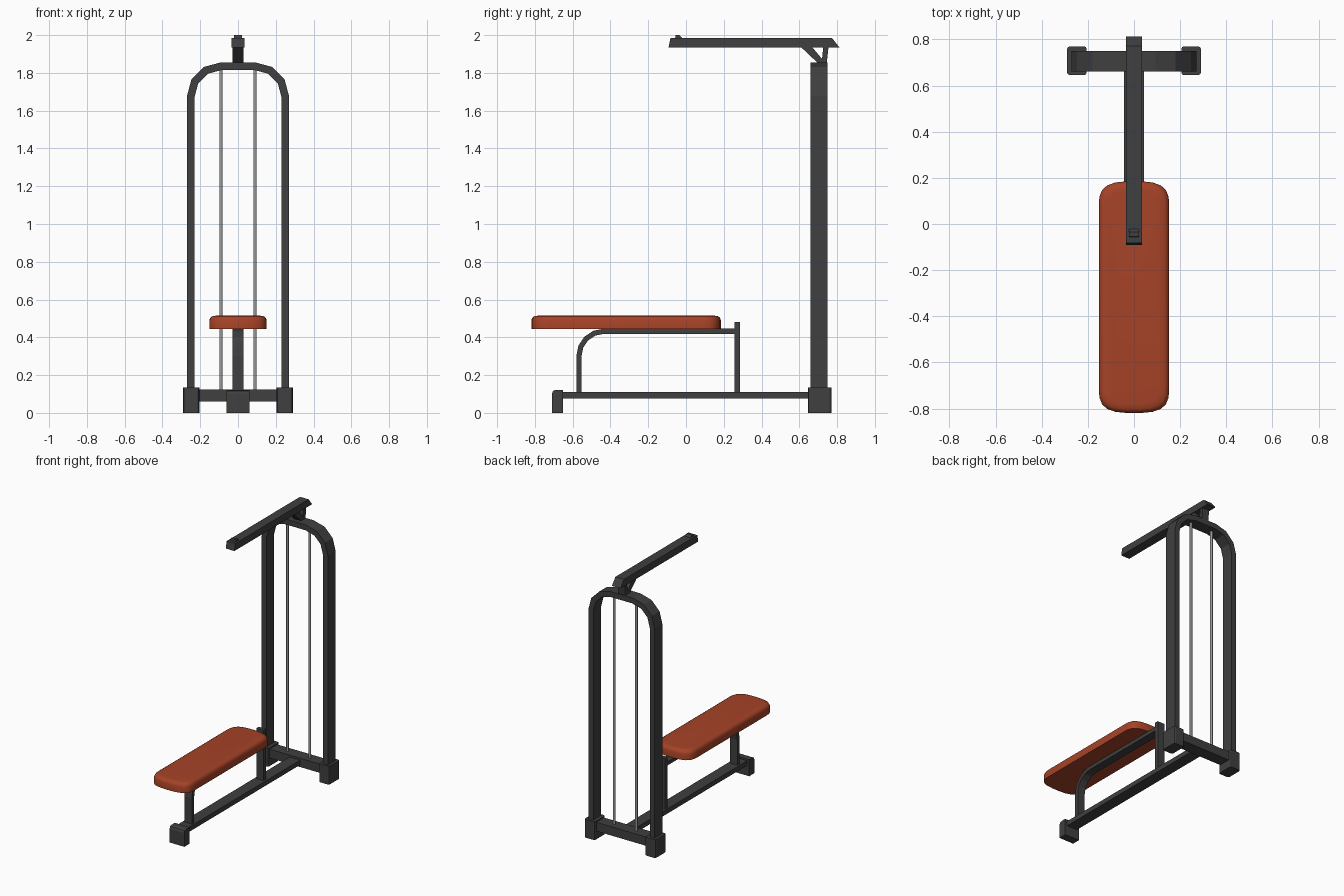
import bpy, bmesh, math
from mathutils import Vector

if "Cube" in bpy.data.objects:
    bpy.data.objects.remove(bpy.data.objects["Cube"])

def material(name, rgb):
    m = bpy.data.materials.new(name)
    m.diffuse_color = (*rgb, 1)
    m.use_nodes = True
    m.node_tree.nodes["Principled BSDF"].inputs["Base Color"].default_value = m.diffuse_color
    return m

STEEL = material("dark steel", (0.05, 0.05, 0.05))
ROD = material("light metal", (0.32, 0.32, 0.32))
RED = material("rust red padding", (0.38, 0.055, 0.02))

def finish(bm, name, mat):
    bmesh.ops.recalc_face_normals(bm, faces=bm.faces)
    me = bpy.data.meshes.new(name)
    bm.to_mesh(me)
    bm.free()
    me.materials.append(mat)
    ob = bpy.data.objects.new(name, me)
    bpy.context.collection.objects.link(ob)
    return ob

def box(name, x, y, z, mat=STEEL, bevel=0, pick=None):
    """Box from (min, max) ranges; bevels the edges chosen by pick."""
    bm = bmesh.new()
    bmesh.ops.create_cube(bm, size=1)
    for v in bm.verts:
        v.co = [r[0] if c < 0 else r[1] for r, c in zip((x, y, z), v.co)]
    if bevel:
        edges = [e for e in bm.edges if pick(e)]
        bmesh.ops.bevel(bm, geom=edges, offset=bevel, segments=2, profile=0.5, affect='EDGES')
    return finish(bm, name, mat)

def side_prism(name, outline, half, mat=STEEL):
    """(y, z) outline extruded across x."""
    bm = bmesh.new()
    a = [bm.verts.new((-half, y, z)) for y, z in outline]
    f = bm.faces.new(a)
    r = bmesh.ops.extrude_face_region(bm, geom=[f])
    for v in r["geom"]:
        if isinstance(v, bmesh.types.BMVert):
            v.co.x = half
    return finish(bm, name, mat)

def bent_bar(name, path, thick, place, lo, hi):
    """Flat bar following a 2D path with mitred bends; place(u, v, w) gives 3D."""
    bm = bmesh.new()
    pts = [Vector(p) for p in path]
    rings = []
    for i, p in enumerate(pts):
        d1 = (p - pts[i - 1]).normalized() if i else (pts[1] - p).normalized()
        d2 = (pts[i + 1] - p).normalized() if i < len(pts) - 1 else d1
        n1, n2 = Vector((-d1.y, d1.x)), Vector((-d2.y, d2.x))
        n = (n1 + n2) / (1 + n1.dot(n2)) * thick / 2
        rings.append([bm.verts.new(place(*(p + s * n), w))
                      for s, w in ((1, lo), (1, hi), (-1, hi), (-1, lo))])
    for a, b in zip(rings, rings[1:]):
        for k in range(4):
            bm.faces.new((a[k], a[(k + 1) % 4], b[(k + 1) % 4], b[k]))
    bm.faces.new(rings[0])
    bm.faces.new(rings[-1])
    return finish(bm, name, STEEL)

def arc(cx, cy, r, a0, a1, n):
    return [(cx + r * math.cos(math.radians(a0 + (a1 - a0) * i / n)),
             cy + r * math.sin(math.radians(a0 + (a1 - a0) * i / n))) for i in range(n + 1)]

# Tall arch
left = arc(-0.09, 1.675, 0.16, 180, 90, 3)
path = [(-0.25, 0.1)] + left + [(-x, z) for x, z in reversed(left)] + [(0.25, 0.1)]
bent_bar("arch_frame", path, 0.04, lambda u, v, w: (u, w, v), 0.66, 0.75)

# Feet, cross beam and base beam
upright = lambda e: abs(e.verts[0].co.z - e.verts[1].co.z) > 0.01
for s, side in ((-1, "left"), (1, "right")):
    box(f"{side}_rear_foot", sorted((s * 0.205, s * 0.29)), (0.645, 0.77), (0, 0.135),
        bevel=0.012, pick=upright)
    # Guide rods
    bm = bmesh.new()
    bmesh.ops.create_cone(bm, cap_ends=True, segments=12, radius1=0.009, radius2=0.009, depth=1.73)
    bmesh.ops.translate(bm, verts=bm.verts, vec=(s * 0.09, 0.705, 0.975))
    rod = finish(bm, f"{side}_guide_rod", ROD)
    for p in rod.data.polygons:
        p.use_smooth = len(p.vertices) == 4
box("front_foot", (-0.06, 0.06), (-0.71, -0.65), (0, 0.122), bevel=0.02,
    pick=lambda e: all(v.co.z > 0.1 and v.co.y < -0.7 for v in e.verts))
box("cross_beam", (-0.22, 0.22), (0.66, 0.75), (0.06, 0.125))
box("base_beam", (-0.043, 0.043), (-0.66, 0.67), (0.075, 0.11))

# Seat frame and rear post
curve = arc(-0.435, 0.30, 0.132, 180, 90, 4)
bent_bar("seat_frame", [(-0.567, 0.1)] + curve + [(0.26, 0.432)], 0.027,
         lambda u, v, w: (w, u, v), -0.03, 0.03)
box("seat_post", (-0.03, 0.03), (0.256, 0.285), (0.1, 0.48))

# Padded seat: rounded outline, stacked rings with a soft top edge
def seat_outline(inset):
    q = [(0.152, 0.40), (0.150, 0.435), (0.138, 0.465), (0.115, 0.485), (0.08, 0.497), (0.03, 0.502)]
    q = [(x * (1 - inset / 0.152), y * (1 - inset / 0.502)) for x, y in q]
    half = q + [(-x, y) for x, y in reversed(q)]
    return half + [(-x, -y) for x, y in half]

bm = bmesh.new()
rings = [[bm.verts.new((x, y - 0.317, z)) for x, y in seat_outline(i)]
         for i, z in ((0.0, 0.445), (0.0, 0.49), (0.006, 0.505), (0.018, 0.513), (0.04, 0.515))]
for a, b in zip(rings, rings[1:]):
    for k in range(len(a)):
        j = (k + 1) % len(a)
        bm.faces.new((a[k], a[j], b[j], b[k]))
bm.faces.new(rings[0])
bm.faces.new(rings[-1])
seat = finish(bm, "seat_pad", RED)
for p in seat.data.polygons:
    p.use_smooth = p.normal.z > -0.5
for e in seat.data.edges:
    if all(seat.data.vertices[i].co.z < 0.446 for i in e.vertices):
        e.use_edge_sharp = True

# Overhead arm, its end tab and the two struts under it
side_prism("overhead_arm", [(-0.092, 1.935), (0.812, 1.935), (0.772, 1.986), (-0.082, 1.986)], 0.035)
side_prism("arm_end_tab", [(-0.058, 1.98), (-0.015, 1.98), (-0.035, 2.0), (-0.055, 2.0)], 0.021)
side_prism("front_strut", [(0.605, 1.94), (0.665, 1.94), (0.74, 1.85), (0.70, 1.85)], 0.028)
side_prism("rear_strut", [(0.727, 1.94), (0.755, 1.94), (0.745, 1.85), (0.718, 1.85)], 0.028)
